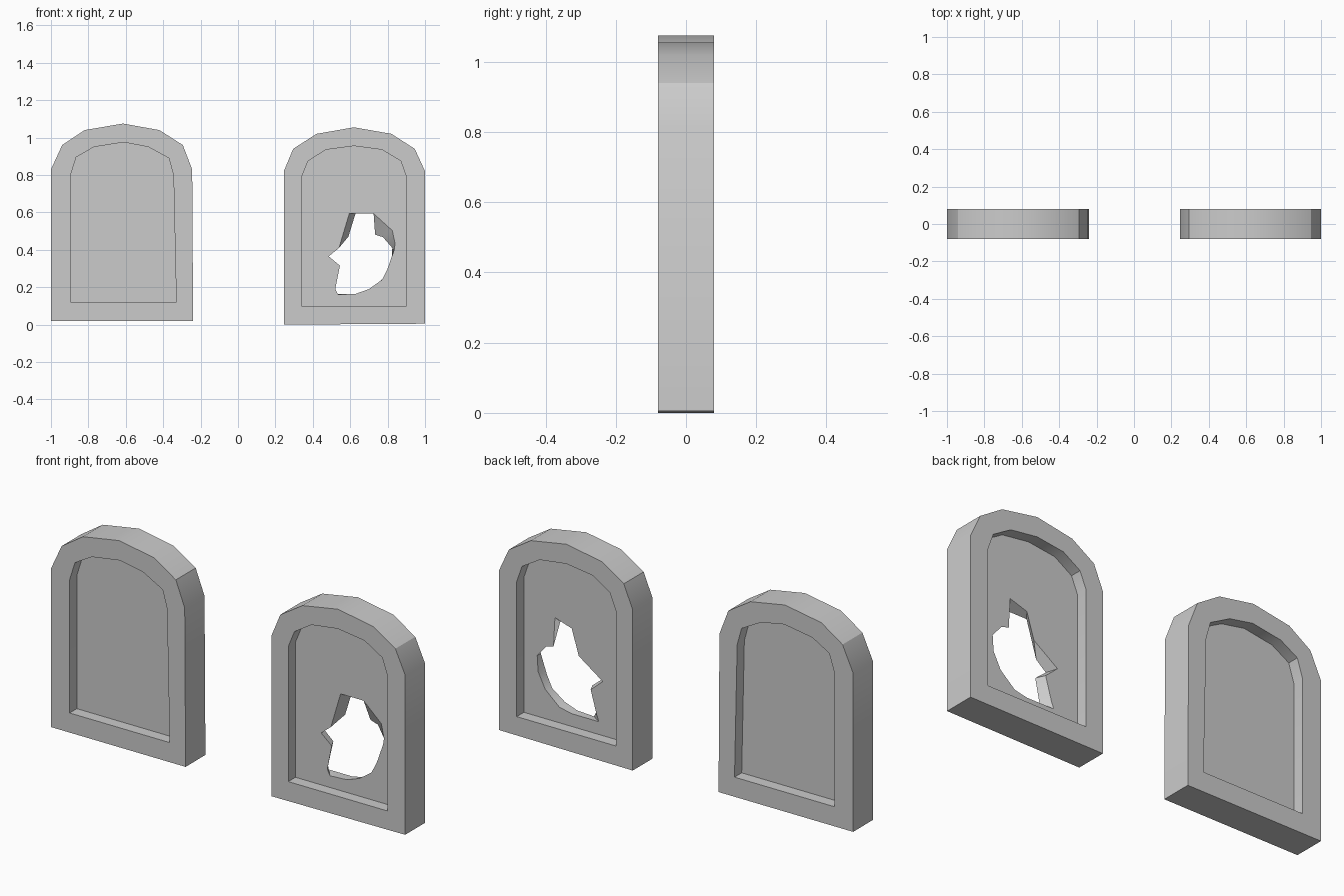
import bpy, bmesh, math

if "Cube" in bpy.data.objects:
    bpy.data.objects.remove(bpy.data.objects["Cube"])

DEPTH = 0.08   # half thickness of the frame
PANE = 0.022   # half thickness of the pane


def ring(bm, pts, y):
    return [bm.verts.new((x, y, z)) for x, z in pts]


def bridge(bm, a, b):
    n = len(a)
    for i in range(n):
        j = (i + 1) % n
        bm.faces.new((a[i], a[j], b[j], b[i]))


def finish(bm, name):
    bmesh.ops.recalc_face_normals(bm, faces=bm.faces)
    me = bpy.data.meshes.new(name)
    bm.to_mesh(me)
    bm.free()
    ob = bpy.data.objects.new(name, me)
    bpy.context.collection.objects.link(ob)
    bpy.ops.object.select_all(action='DESELECT')
    bpy.context.view_layer.objects.active = ob
    ob.select_set(True)
    bpy.ops.object.shade_smooth_by_angle(angle=math.radians(30))


def frame(name, outer, inner):
    bm = bmesh.new()
    of, inf = ring(bm, outer, -DEPTH), ring(bm, inner, -DEPTH)
    ob, inb = ring(bm, outer, DEPTH), ring(bm, inner, DEPTH)
    for a, b in ((of, inf), (inf, inb), (inb, ob), (ob, of)):
        bridge(bm, a, b)
    finish(bm, name)


def pane(name, outline, hole_front=None, hole_back=None):
    bm = bmesh.new()
    rims, holes = [], []
    for y, hole in ((-PANE, hole_front), (PANE, hole_back)):
        rim = ring(bm, outline, y)
        rims.append(rim)
        if not hole:
            bm.faces.new(rim)
            continue
        inner = ring(bm, hole, y)
        holes.append(inner)
        edges = [bm.edges.new((loop[i - 1], loop[i]))
                 for loop in (rim, inner) for i in range(len(loop))]
        bmesh.ops.triangle_fill(bm, edges=edges, use_beauty=True, use_dissolve=False)
    bridge(bm, *rims)
    if holes:
        bridge(bm, *holes)
    finish(bm, name)


# Intact window
outer_l = [(-1, .02), (-1, .83), (-.94, .96), (-.82, 1.04), (-.615, 1.075),
           (-.42, 1.04), (-.295, .96), (-.245, .83), (-.24, .02)]
inner_l = [(-.895, .12), (-.895, .80), (-.865, .895), (-.77, .95), (-.61, .975),
           (-.48, .95), (-.37, .89), (-.345, .80), (-.33, .12)]
frame("intact_window_frame", outer_l, inner_l)
pane("intact_pane", inner_l)

# Broken window
outer_r = [(.245, 0), (.245, .82), (.295, .94), (.42, 1.02), (.62, 1.055),
           (.82, 1.02), (.945, .94), (1, .82), (1, .005)]
inner_r = [(.34, .10), (.34, .79), (.375, .875), (.47, .935), (.62, .955),
           (.77, .935), (.87, .875), (.9, .79), (.9, .10)]
frame("broken_window_frame", outer_r, inner_r)

# Jagged hole: matching points on the front and back of the pane
hole_f = [(.595, .594), (.725, .594), (.825, .503), (.84, .433), (.835, .40),
          (.80, .30), (.77, .24), (.70, .19), (.63, .165), (.535, .16),
          (.52, .19), (.545, .315), (.485, .365), (.54, .41)]
hole_b = [(.63, .60), (.725, .63), (.733, .481), (.775, .468), (.825, .41),
          (.82, .33), (.78, .25), (.70, .18), (.63, .165), (.477, .165),
          (.49, .20), (.523, .316), (.455, .376), (.59, .47)]
pane("broken_pane", inner_r, hole_f, hole_b)
